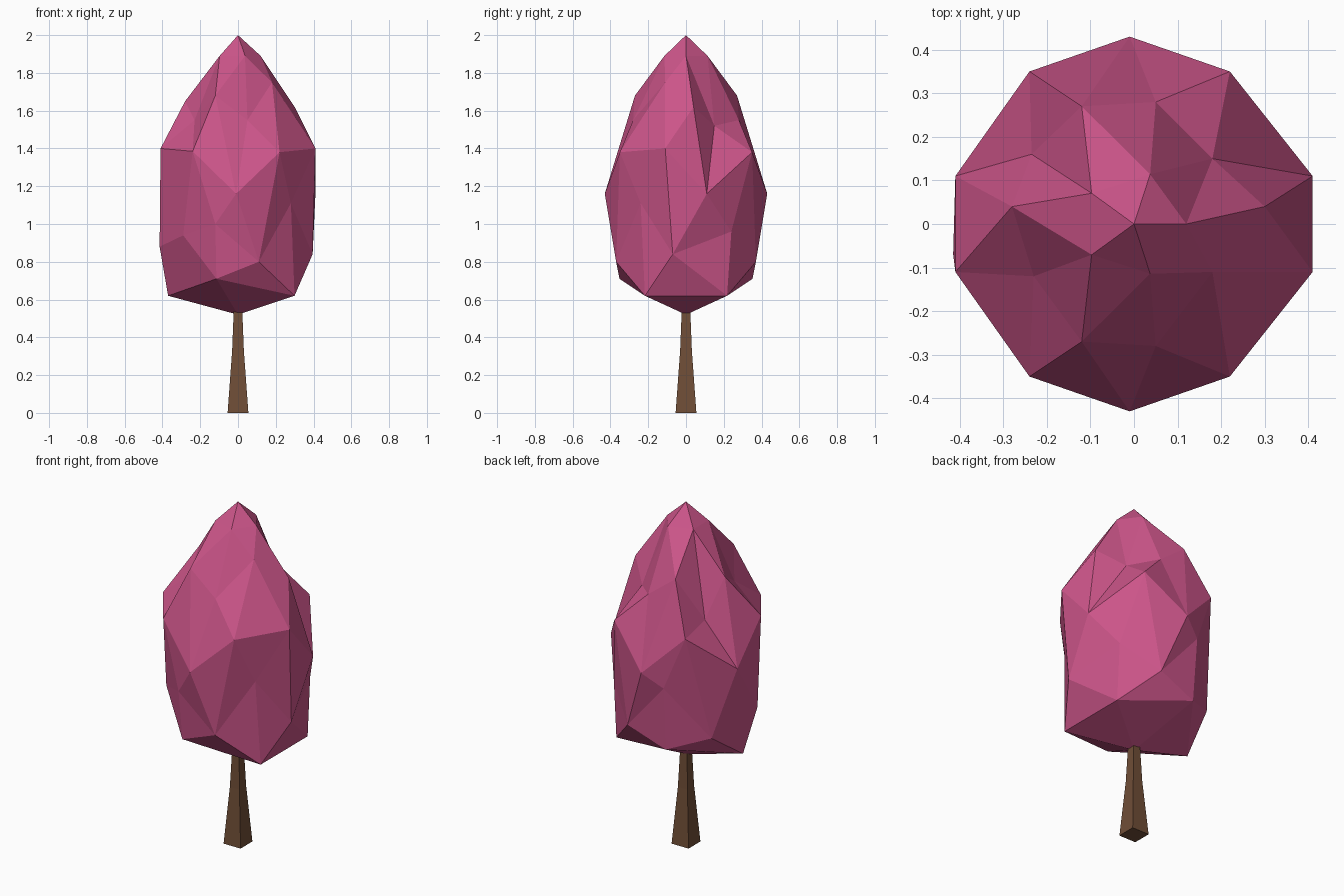
import bpy, bmesh, math

if "Cube" in bpy.data.objects:
    bpy.data.objects.remove(bpy.data.objects["Cube"])


def finish(bm, name, color):
    bmesh.ops.recalc_face_normals(bm, faces=bm.faces)
    me = bpy.data.meshes.new(name)
    bm.to_mesh(me)
    bm.free()
    ob = bpy.data.objects.new(name, me)
    bpy.context.collection.objects.link(ob)
    mat = bpy.data.materials.new(name + "_color")
    mat.diffuse_color = color
    mat.use_nodes = True
    mat.node_tree.nodes["Principled BSDF"].inputs["Base Color"].default_value = mat.diffuse_color
    me.materials.append(mat)


# Crown: two-step icosphere whose rings are pushed into an irregular bud shape.
# Each ring is listed anticlockwise from +x.
upper = [(.30, .04, 1.62), (.18, .15, 1.52), (.05, .28, 1.55), (-.12, .27, 1.68),
         (-.235, .16, 1.43), (-.28, .04, 1.65), (-.23, -.12, 1.55),
         (-.12, -.27, 1.68), (.05, -.28, 1.55), (.18, -.11, 1.75)]
lower = [(.395, -.07, .84), (.30, .24, .96), (.12, .37, .80), (-.12, .38, 1.08),
         (-.32, .22, .78), (-.415, -.07, .88), (-.29, -.25, .94),
         (-.12, -.38, 1.0), (.11, -.37, .80), (.28, -.24, 1.11)]
middle_xy = [(.41, .11), (.22, .35), (-.01, .43), (-.24, .35), (-.41, .11),
             (-.41, -.11), (-.24, -.35), (-.01, -.43), (.22, -.35), (.41, -.11)]
middle_z = [1.16, 1.38, 1.16, 1.39, 1.17, 1.40, 1.385, 1.16, 1.38, 1.40]
bottom_z = [.62, .71, .62, .71, .62]

bm = bmesh.new()
bmesh.ops.create_icosphere(bm, subdivisions=2, radius=1)
for v in bm.verts:
    x, y, z = v.co
    if math.hypot(x, y) < .01:
        v.co = (0, 0, 2.0 if z > 0 else .52)
        continue
    a = math.degrees(math.atan2(y, x)) % 360
    level = round(z * 2)
    if level == 2:
        v.co = (.12 * math.cos(math.radians(a)), .12 * math.sin(math.radians(a)), 1.89)
    elif level == 1:
        v.co = upper[round(a / 36) % 10]
    elif level == 0:
        i = round((a - 18) / 36) % 10
        v.co = (*middle_xy[i], middle_z[i])
    elif level == -1:
        v.co = lower[round(a / 36) % 10]
    else:
        i = round((a - 36) / 72) % 5
        v.co = (.37 * math.cos(math.radians(a)), .37 * math.sin(math.radians(a)), bottom_z[i])
finish(bm, "crown", (.60, .09, .25, 1))

# Trunk: square, tapering in two steps
bm = bmesh.new()
rings = []
for z, h in [(0, .055), (.33, .031), (.56, .022)]:
    rings.append([bm.verts.new((sx * h, sy * h, z))
                  for sx, sy in [(-1, -1), (1, -1), (1, 1), (-1, 1)]])
for a, b in zip(rings, rings[1:]):
    for i in range(4):
        j = (i + 1) % 4
        bm.faces.new((a[i], a[j], b[j], b[i]))
bm.faces.new(rings[0])
bm.faces.new(rings[-1])
finish(bm, "trunk", (.16, .075, .038, 1))
